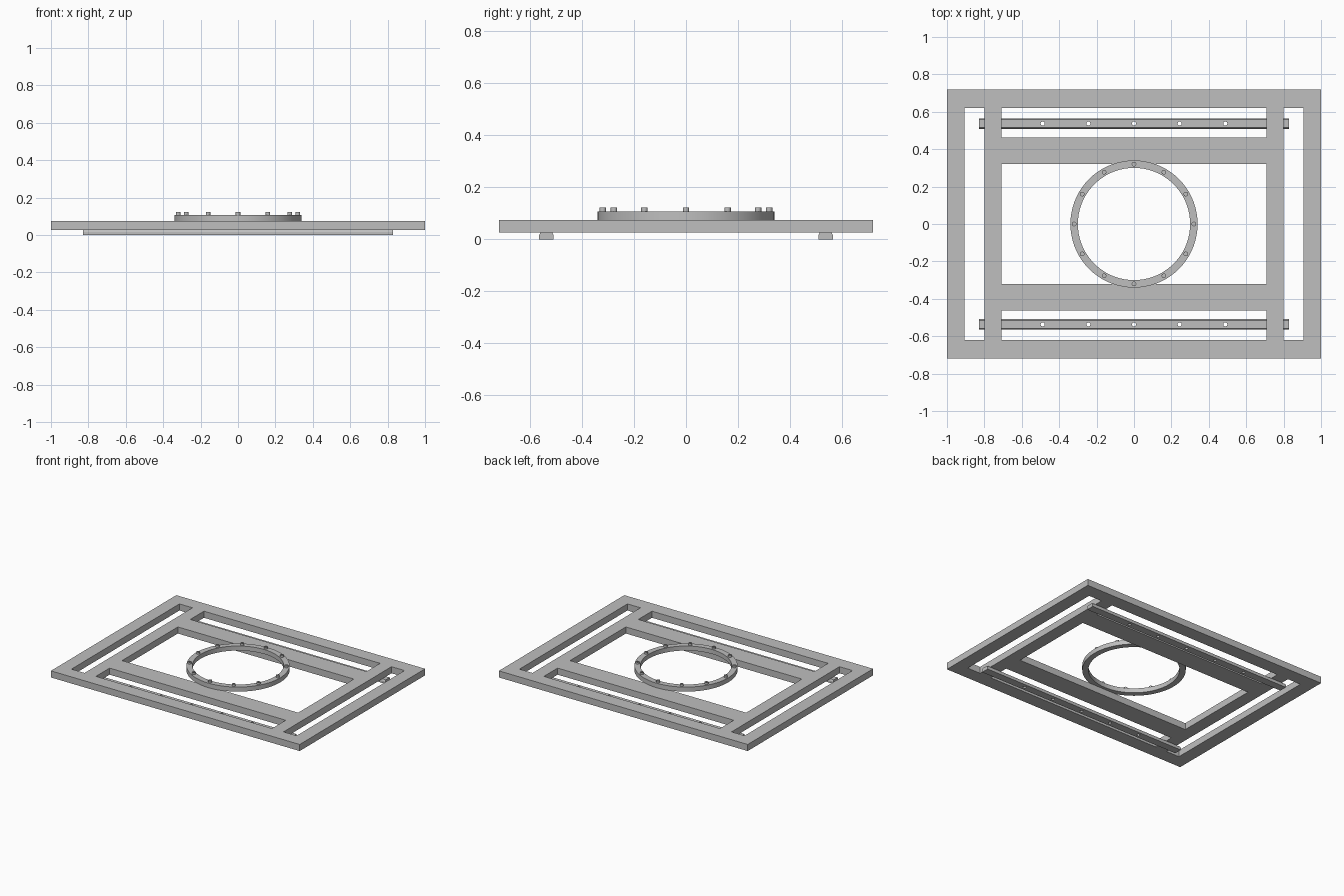
import bpy, bmesh
from math import cos, sin, pi
from mathutils import Matrix

if "Cube" in bpy.data.objects:
    bpy.data.objects.remove(bpy.data.objects["Cube"])

GREY = (0.52, 0.52, 0.52, 1)
metal = bpy.data.materials.new("grey metal")
metal.use_nodes = True
metal.diffuse_color = GREY
metal.node_tree.nodes["Principled BSDF"].inputs["Base Color"].default_value = GREY

FRAME_BOTTOM, FRAME_TOP, RING_TOP, BOLT_TOP = 0.027, 0.075, 0.108, 0.122


def make(name, bm):
    bmesh.ops.recalc_face_normals(bm, faces=bm.faces[:])
    mesh = bpy.data.meshes.new(name)
    bm.to_mesh(mesh)
    bm.free()
    obj = bpy.data.objects.new(name, mesh)
    mesh.materials.append(metal)
    bpy.context.collection.objects.link(obj)
    return obj


def smooth(obj):
    bpy.ops.object.select_all(action="DESELECT")
    obj.select_set(True)
    bpy.context.view_layer.objects.active = obj
    bpy.ops.object.shade_smooth_by_angle(angle=0.6)


def extrude(bm, faces, vector):
    out = bmesh.ops.extrude_face_region(bm, geom=faces, use_keep_orig=True)
    verts = [g for g in out["geom"] if isinstance(g, bmesh.types.BMVert)]
    bmesh.ops.translate(bm, vec=vector, verts=verts)


# Flat frame: solid cells of an uneven grid, leaving five openings
def is_open(x, y):
    x, y = abs(x), abs(y)
    return (0.80 < x < 0.905 and y < 0.62) or (x < 0.708 and (y < 0.32 or 0.463 < y < 0.62))


half_x, half_y = [0.708, 0.80, 0.905, 1.0], [0.32, 0.463, 0.62, 0.72]
xs = [-v for v in reversed(half_x)] + half_x
ys = [-v for v in reversed(half_y)] + half_y
bm = bmesh.new()
for x0, x1 in zip(xs, xs[1:]):
    for y0, y1 in zip(ys, ys[1:]):
        if not is_open((x0 + x1) / 2, (y0 + y1) / 2):
            corners = [(x0, y0), (x1, y0), (x1, y1), (x0, y1)]
            bm.faces.new([bm.verts.new((x, y, FRAME_BOTTOM)) for x, y in corners])
bmesh.ops.remove_doubles(bm, verts=bm.verts[:], dist=0.0001)
extrude(bm, bm.faces[:], (0, 0, FRAME_TOP - FRAME_BOTTOM))
make("frame", bm)

# Chamfered rails under the frame, drilled with five holes each
profile = [(-0.028, 0), (0.028, 0), (0.028, 0.016), (0.022, FRAME_BOTTOM),
           (-0.022, FRAME_BOTTOM), (-0.028, 0.016)]
for name, yc in (("front_rail", -0.537), ("back_rail", 0.537)):
    bm = bmesh.new()
    end = bm.faces.new([bm.verts.new((-0.828, yc + y, z)) for y, z in profile])
    extrude(bm, [end], (1.656, 0, 0))
    rail = make(name, bm)
    bm = bmesh.new()
    for i in range(-2, 3):
        bmesh.ops.create_cone(bm, cap_ends=True, segments=16, radius1=0.011, radius2=0.011,
                              depth=0.2, matrix=Matrix.Translation((i * 0.244, yc, 0)))
    drill = make(name + "_hole_cutter", bm)
    drill.hide_render = True
    drill.hide_set(True)
    drill.display_type = "WIRE"
    cut = rail.modifiers.new("holes", "BOOLEAN")
    cut.object = drill
    cut.solver = "EXACT"

# Mounting ring, a closed band of rectangular section
SEGMENTS = 72
section = [(0.30, FRAME_TOP), (0.34, FRAME_TOP), (0.34, RING_TOP), (0.30, RING_TOP)]
bm = bmesh.new()
loops = []
for i in range(SEGMENTS):
    a = 2 * pi * i / SEGMENTS
    loops.append([bm.verts.new((r * cos(a), r * sin(a), z)) for r, z in section])
for i, loop in enumerate(loops):
    after = loops[(i + 1) % SEGMENTS]
    for j in range(4):
        k = (j + 1) % 4
        bm.faces.new((loop[j], after[j], after[k], loop[k]))
smooth(make("mounting_ring", bm))

# Twelve bolts with recessed sockets
for i in range(12):
    a = i * pi / 6
    bm = bmesh.new()
    depth = BOLT_TOP - RING_TOP
    place = Matrix.Translation((0.32 * cos(a), 0.32 * sin(a), RING_TOP + depth / 2))
    bmesh.ops.create_cone(bm, cap_ends=True, segments=18, radius1=0.0125, radius2=0.0125,
                          depth=depth, matrix=place)
    cap = max(bm.faces, key=lambda f: f.calc_center_median().z)
    bmesh.ops.inset_region(bm, faces=[cap], thickness=0.006)
    floor = bmesh.ops.extrude_discrete_faces(bm, faces=[cap])["faces"][0]
    bmesh.ops.translate(bm, vec=(0, 0, -0.007), verts=floor.verts[:])
    smooth(make("bolt_%d" % (i + 1), bm))
